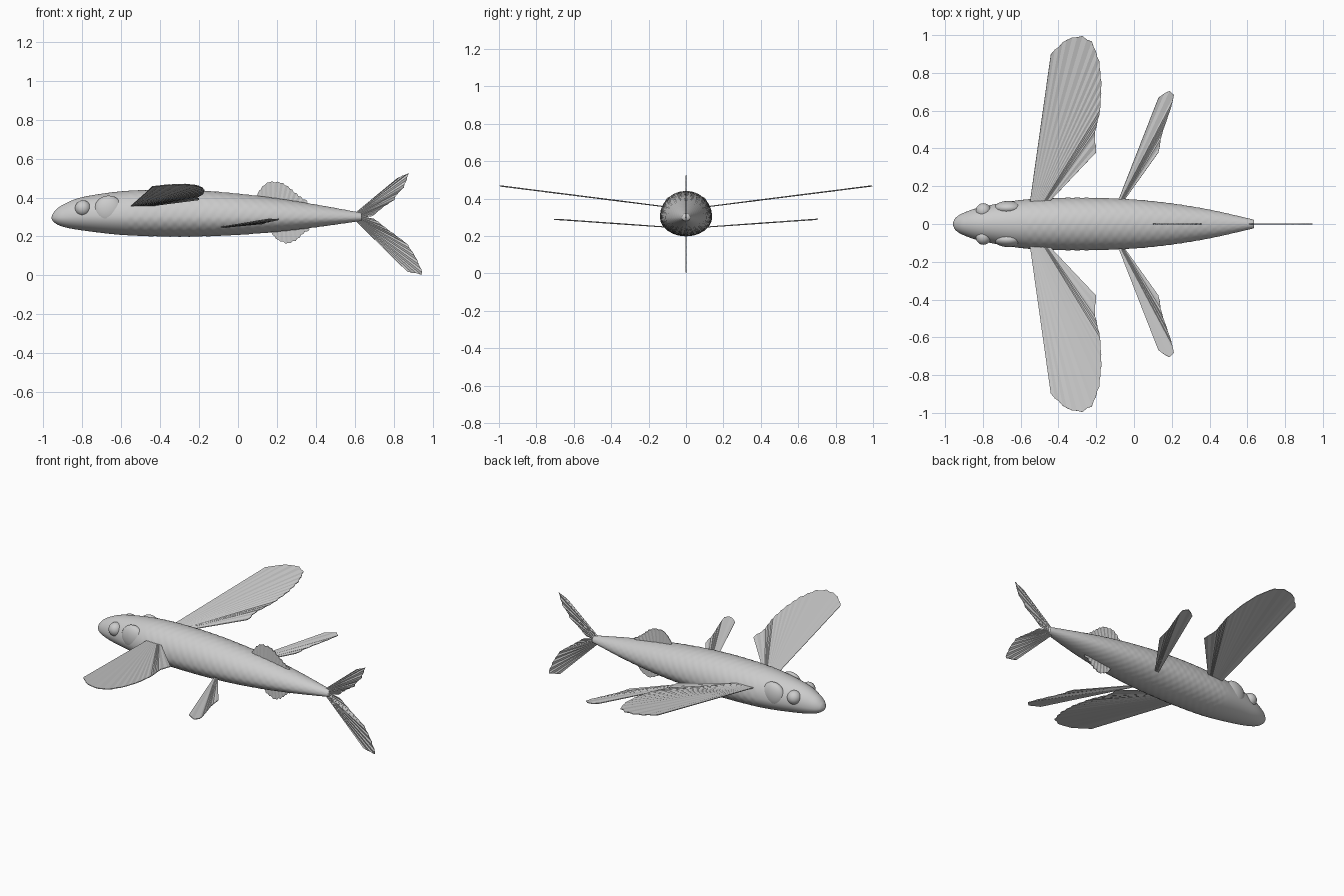
import bpy, bmesh, math
from mathutils import Vector

if "Cube" in bpy.data.objects:
    bpy.data.objects.remove(bpy.data.objects["Cube"])


def new_object(name, bm, smooth=True):
    bmesh.ops.recalc_face_normals(bm, faces=bm.faces)
    me = bpy.data.meshes.new(name)
    bm.to_mesh(me)
    bm.free()
    for p in me.polygons:
        p.use_smooth = smooth
    ob = bpy.data.objects.new(name, me)
    bpy.context.collection.objects.link(ob)
    return ob


def catmull(pts, t):
    i = min(int(t), len(pts) - 2)
    f = t - i
    p0, p1, p2, p3 = (pts[max(0, min(len(pts) - 1, i + k))] for k in (-1, 0, 1, 2))
    return [0.5 * (2 * b + (c - a) * f + (2 * a - 5 * b + 4 * c - d) * f * f
                   + (3 * b - a - 3 * c + d) * f ** 3)
            for a, b, c, d in zip(p0, p1, p2, p3)]


# Body: lofted egg-shaped sections (x, top z, bottom z, half width)
PROFILE = [(-0.96, 0.296, 0.296, 0), (-0.945, 0.327, 0.272, 0.032),
           (-0.9, 0.363, 0.25, 0.06), (-0.8, 0.402, 0.231, 0.092),
           (-0.6, 0.432, 0.208, 0.127), (-0.4, 0.44, 0.2, 0.138),
           (-0.2, 0.436, 0.2, 0.138), (0, 0.42, 0.208, 0.13),
           (0.2, 0.396, 0.224, 0.109), (0.4, 0.364, 0.247, 0.076),
           (0.6, 0.328, 0.275, 0.031), (0.635, 0.32, 0.28, 0.022)]
SEG, RINGS = 96, 220
bm = bmesh.new()
nose = bm.verts.new((-0.96, 0, 0.296))
rings = []
for r in range(1, RINGS + 1):
    x, top, bot, hw = catmull(PROFILE, (len(PROFILE) - 1) * r / RINGS)
    mid = 0.43 * top + 0.57 * bot
    ring = []
    for s in range(SEG):
        a = 2 * math.pi * s / SEG
        # faint staggered scale relief behind the head
        fade = min(max((x + 0.6) / 0.05, 0), 1) * hw / 0.138
        d = 0.001 * fade * math.cos(12 * a) * math.cos(2 * math.pi * x / 0.05)
        h = (top - mid) if math.sin(a) > 0 else (mid - bot)
        ring.append(bm.verts.new((x, (hw + d) * math.cos(a), mid + (h + d) * math.sin(a))))
    rings.append(ring)
for s in range(SEG):
    t = (s + 1) % SEG
    bm.faces.new((nose, rings[0][s], rings[0][t]))
    for a, b in zip(rings, rings[1:]):
        bm.faces.new((a[s], b[s], b[t], a[t]))
bm.faces.new(rings[-1])
new_object("body", bm)


# Eyes and gill covers
def ellipsoid(name, centre, size):
    bm = bmesh.new()
    bmesh.ops.create_uvsphere(bm, u_segments=32, v_segments=16, radius=1)
    for v in bm.verts:
        v.co = Vector(c + k * s for c, k, s in zip(centre, v.co, size))
    new_object(name, bm)


def resample(pts, n):
    pts = [Vector(p) for p in pts]
    lens = [(b - a).length for a, b in zip(pts, pts[1:])]
    out = []
    for k in range(n + 1):
        d = sum(lens) * k / n
        i = 0
        while i < len(lens) - 1 and d > lens[i]:
            d -= lens[i]
            i += 1
        out.append(pts[i].lerp(pts[i + 1], min(d / lens[i], 1)))
    return out


# Fins: a pleated fan of rays between a root line and a tip outline
def fin(name, root_a, root_b, tips, rays):
    a, b = Vector(root_a), Vector(root_b)
    tip = resample(tips, rays * 2)
    nrm = (tip[0] - a).cross(tip[-1] - a).normalized()
    bm = bmesh.new()
    rows = []
    for k, p in enumerate(tip):
        root = a.lerp(b, k / (rays * 2))
        lift = nrm * (0.0015 if k % 2 else -0.0015)
        p = p + (p - root).normalized() * (0.004 if k % 2 else -0.002)
        rows.append((bm.verts.new(root + lift * 0.5), bm.verts.new(p + lift)))
    for r, s in zip(rows, rows[1:]):
        bm.faces.new((r[0], r[1], s[1], s[0]))
    ob = new_object(name, bm, False)
    mod = ob.modifiers.new("thickness", 'SOLIDIFY')
    mod.thickness = 0.004
    mod.offset = 0


PECTORAL = [(-0.44, 0.9), (-0.36, 0.975), (-0.28, 0.996), (-0.22, 0.96), (-0.185, 0.86),
            (-0.173, 0.74), (-0.18, 0.6), (-0.21, 0.47), (-0.2, 0.38)]
PELVIC = [(0.13, 0.67), (0.19, 0.707), (0.213, 0.675), (0.18, 0.57), (0.145, 0.47), (0.13, 0.38)]

for side, label in ((1, "left"), (-1, "right")):
    ellipsoid(label + "_eye", (-0.797, side * 0.069, 0.345), (0.041, 0.041, 0.041))
    ellipsoid(label + "_gill_cover", (-0.665, side * 0.084, 0.335), (0.075, 0.038, 0.075))

    def wing(pts, z0, slope):
        return [(x, side * y, z0 + slope * (y - 0.14)) for x, y in pts]

    root = wing([(-0.553, 0.1), (-0.465, 0.1)], 0.36, 0.126)
    fin(label + "_pectoral_fin", *root, wing(PECTORAL, 0.36, 0.126), 15)
    root = wing([(-0.093, 0.1), (-0.07, 0.1)], 0.25, 0.07)
    fin(label + "_pelvic_fin", *root, wing(PELVIC, 0.25, 0.07), 6)


# Upright fins on the centre line, given as (x, z)
def upright(name, root, tips, rays):
    ends = [(x, 0, z) for x, z in root]
    fin(name, *ends, [(x, 0, z) for x, z in tips], rays)


upright("dorsal_fin", [(0.1, 0.39), (0.33, 0.36)],
        [(0.1, 0.42), (0.13, 0.46), (0.16, 0.48), (0.22, 0.477), (0.255, 0.457),
         (0.29, 0.426), (0.326, 0.398), (0.36, 0.378)], 11)
upright("anal_fin", [(0.17, 0.24), (0.35, 0.26)],
        [(0.17, 0.222), (0.2, 0.185), (0.255, 0.163), (0.3, 0.182), (0.34, 0.222),
         (0.37, 0.236)], 9)
upright("tail_upper_lobe", [(0.6, 0.318), (0.6, 0.292)],
        [(0.82, 0.5), (0.877, 0.524), (0.85, 0.45), (0.813, 0.415), (0.805, 0.39),
         (0.75, 0.355), (0.69, 0.305)], 9)
upright("tail_lower_lobe", [(0.6, 0.31), (0.6, 0.285)],
        [(0.7, 0.29), (0.77, 0.235), (0.82, 0.198), (0.87, 0.16), (0.915, 0.09),
         (0.952, 0.003), (0.87, 0.02)], 10)
